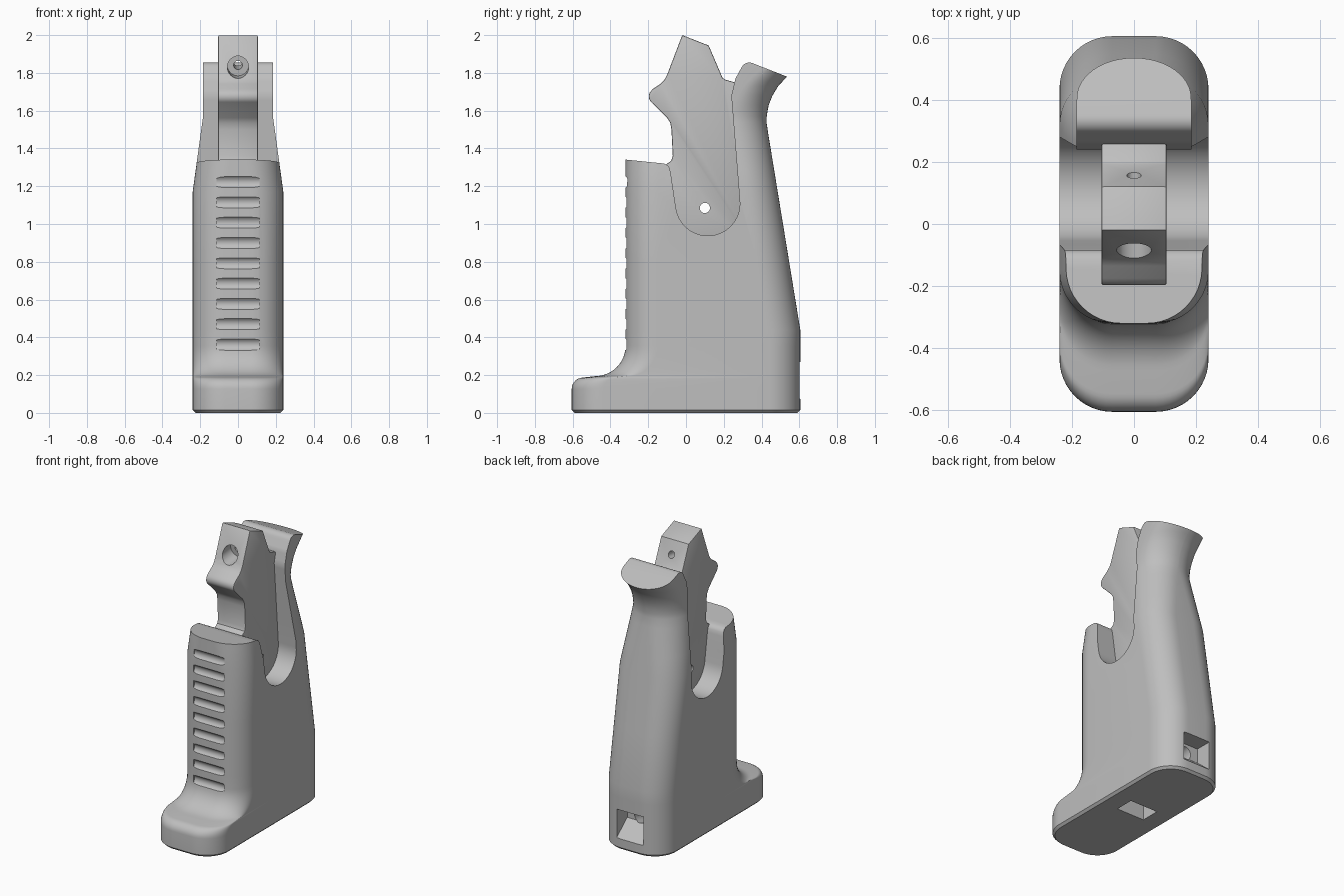
import bpy, bmesh, math
from mathutils import Vector, Matrix

cube = bpy.data.objects.get("Cube")
if cube:
    bpy.data.objects.remove(cube, do_unlink=True)

grey = bpy.data.materials.new("satin_grey")
grey.use_nodes = True
grey.diffuse_color = (0.52, 0.52, 0.52, 1)
grey.node_tree.nodes["Principled BSDF"].inputs["Base Color"].default_value = (0.52, 0.52, 0.52, 1)


def make(name, bm):
    bmesh.ops.recalc_face_normals(bm, faces=bm.faces)
    mesh = bpy.data.meshes.new(name)
    bm.to_mesh(mesh)
    bm.free()
    mesh.materials.append(grey)
    ob = bpy.data.objects.new(name, mesh)
    bpy.context.collection.objects.link(ob)
    return ob


def prism(name, profile, half):
    """Extrude a (y, z) outline across x."""
    bm = bmesh.new()
    sides = [[bm.verts.new((x, y, z)) for y, z in profile] for x in (-half, half)]
    n = len(profile)
    for ring in sides:
        bm.faces.new(ring)
    for i in range(n):
        j = (i + 1) % n
        bm.faces.new((sides[0][i], sides[0][j], sides[1][j], sides[1][i]))
    return make(name, bm)


def rods(name, ends, radius, segs=32):
    """Cylinders between pairs of points."""
    bm = bmesh.new()
    for a, b in ends:
        a, b = Vector(a), Vector(b)
        d = b - a
        m = Matrix.Translation((a + b) / 2) @ d.to_track_quat('Z', 'Y').to_matrix().to_4x4()
        bmesh.ops.create_cone(bm, cap_ends=True, segments=segs, radius1=radius,
                              radius2=radius, depth=d.length, matrix=m)
    return make(name, bm)


def apply(ob, mod):
    bpy.ops.object.select_all(action='DESELECT')
    ob.select_set(True)
    bpy.context.view_layer.objects.active = ob
    bpy.ops.object.modifier_apply(modifier=mod.name)


def cut(ob, cutter):
    cutter.hide_render = True
    mod = ob.modifiers.new("cut", 'BOOLEAN')
    mod.operation = 'DIFFERENCE'
    mod.solver = 'EXACT'
    mod.object = cutter
    apply(ob, mod)
    bpy.data.objects.remove(cutter, do_unlink=True)


def smooth(ob):
    bpy.ops.object.select_all(action='DESELECT')
    ob.select_set(True)
    bpy.context.view_layer.objects.active = ob
    bpy.ops.object.shade_smooth_by_angle(angle=math.radians(30))


def arc(cy, cz, r, a0, a1, n):
    """Points on an arc in the side plane, angles in degrees."""
    angles = [math.radians(a0 + (a1 - a0) * i / n) for i in range(n + 1)]
    return [(cy + r * math.cos(a), cz + r * math.sin(a)) for a in angles]


def lookup(table, z):
    """Linear interpolation in a list of (z, value)."""
    for (z0, v0), (z1, v1) in zip(table, table[1:]):
        if z <= z1:
            return v0 + (v1 - v0) * (z - z0) / (z1 - z0)
    return table[-1][1]


# Grip body: rounded rectangles lofted upwards
back = [(0, .605), (.44, .605), (1.48, .435), (1.54, .426), (1.58, .428), (1.63, .438),
        (1.68, .458), (1.73, .488), (1.78, .535), (1.82, .575), (2, .575)]
width = [(0, .24), (1.17, .24), (1.57, .185), (2, .185)]
corner = [(0, .17), (1.17, .17), (1.57, .182), (2, .182)]
front = [(-.605, .015)] + arc(-.545, .127, .06, 180, 92, 7)
front += arc(-.48, .355, .16, -88, 0, 12)
levels = [.44, .8, 1.17, 1.3, 1.4, 1.48, 1.54, 1.57, 1.6, 1.63, 1.655, 1.68, 1.705,
          1.73, 1.755, 1.78, 1.82, 1.95]
front += [(-.32, z) for z in levels]


def ring(bm, z, y0, inset=0):
    w, r, y1 = lookup(width, z) - inset, lookup(corner, z) - inset, lookup(back, z) - inset
    y0 += inset
    pts = []
    for cx, cy, a in ((w - r, y1 - r, 0), (r - w, y1 - r, 90),
                      (r - w, y0 + r, 180), (w - r, y0 + r, 270)):
        pts += arc(cx, cy, r, a, a + 90, 12)
    return [bm.verts.new((x, y, z)) for x, y in pts]


bm = bmesh.new()
rings = [ring(bm, 0, -.605, .015)] + [ring(bm, z, y) for y, z in front]
for lo, hi in zip(rings, rings[1:]):
    for i in range(len(lo)):
        j = (i + 1) % len(lo)
        bm.faces.new((lo[i], lo[j], hi[j], hi[i]))
bm.faces.new(rings[0])
bm.faces.new(rings[-1])
body = make("grip_body", bm)

# U-shaped slot and sloped tops
slot = [(-.8, 1.385), (-.31, 1.34), (-.115, 1.32), (-.096, 1.31), (-.086, 1.295), (-.081, 1.27)]
slot += arc(.115, 1.108, .17, 188, 365, 28)
slot += [(.24, 1.68), (.262, 1.77)] + arc(.335, 1.81, .045, 150, 70, 6)
slot += [(.535, 1.78), (.8, 1.675), (.8, 2.3), (-.8, 2.3)]
cut(body, prism("slot_cutter", slot, .5))

# Finger grooves down the front
groove_z = [1.222 - .1075 * k for k in range(9)]
cut(body, rods("groove_cutter", [((-.115, -.341, z), (.115, -.341, z)) for z in groove_z], .036))

# Cord pockets at the back and underneath, joined by a bore
cut(body, prism("back_pocket_cutter",
                [(.7, .07), (.61, .07), (.49, .17), (.49, .27), (.7, .27)], .1))
cut(body, prism("base_pocket_cutter",
                [(-.035, -.1), (.095, -.1), (.095, .06), (.03, .14), (-.035, .14)], .105))
cut(body, rods("cord_bore_cutter", [((0, .53, .215), (0, .04, .1))], .045))
smooth(body)

# Centre tang with notched head
tang_outline = [(-.02, 2), (-.1, 1.79), (-.115, 1.762), (-.135, 1.742), (-.175, 1.715)]
tang_outline += arc(-.155, 1.675, .042, 140, 225, 8)
tang_outline += [(-.1, 1.562), (-.083, 1.535), (-.077, 1.5), (-.07, 1.36), (-.078, 1.335),
                 (-.095, 1.323), (-.14, 1.29), (-.14, .88), (.36, .88), (.33, 1.72),
                 (.25, 1.752), (.205, 1.765), (.193, 1.775), (.12, 1.945)]
tang = prism("centre_tang", tang_outline, .105)
bevel = tang.modifiers.new("rim", 'BEVEL')
bevel.width = .006
bevel.segments = 2
bevel.limit_method = 'ANGLE'
bevel.angle_limit = math.radians(60)
apply(tang, bevel)

# Cross pin hole and stepped screw hole
cut(tang, rods("pin_hole_cutter", [((-.3, .1, 1.085), (.3, .1, 1.085))], .027))
cut(tang, rods("screw_head_cutter", [((0, -.3, 1.805), (0, 0, 1.84))], .056))
cut(tang, rods("screw_hole_cutter", [((0, -.05, 1.835), (0, .3, 1.877))], .023))
smooth(tang)
